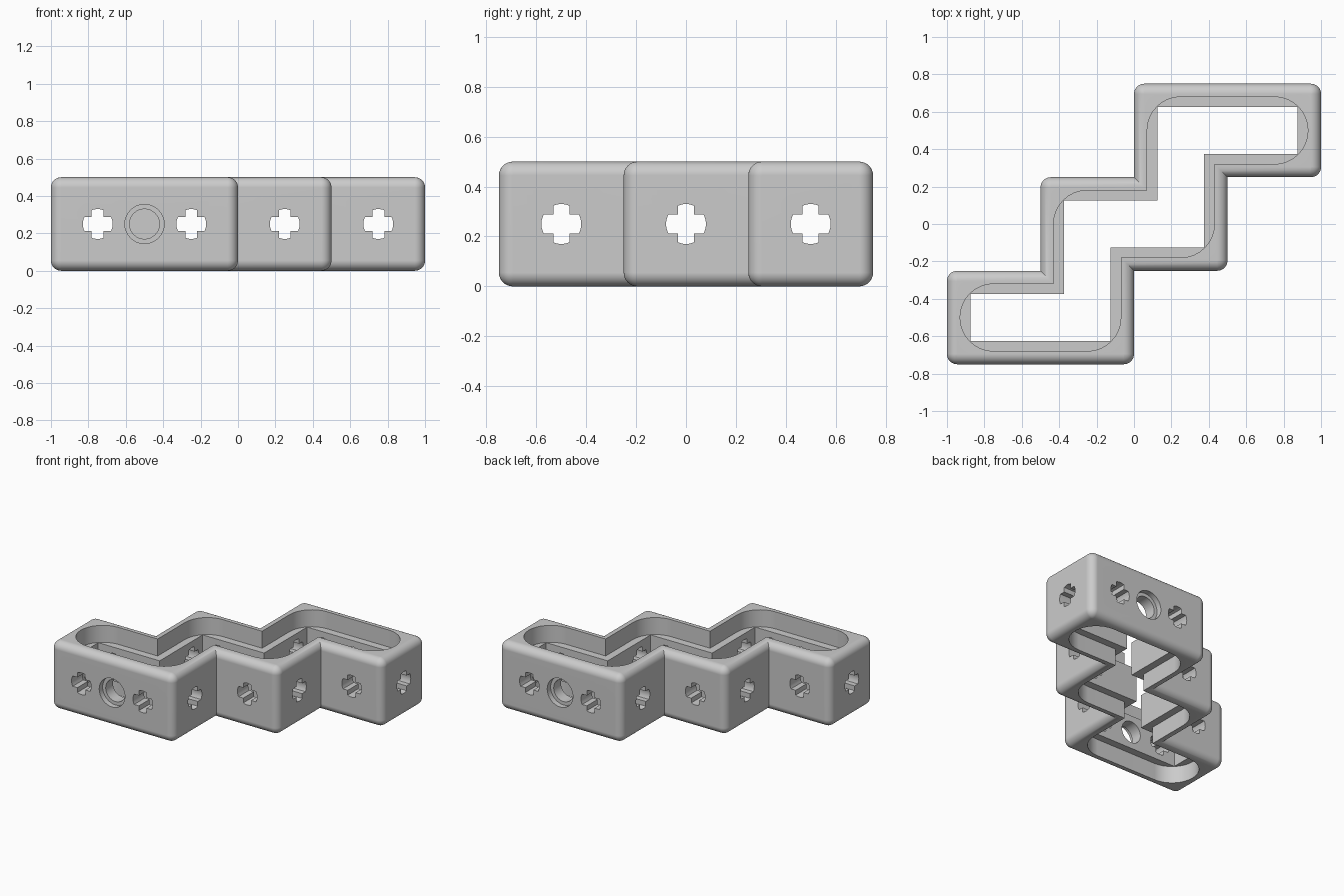
import bpy, bmesh, math
from mathutils import Vector

if "Cube" in bpy.data.objects:
    bpy.data.objects.remove(bpy.data.objects["Cube"])

# Staircase outline: lower half, the rest is a half-turn copy
HALF = [(-1, -.25), (-1, -.75), (0, -.75), (0, -.25), (.5, -.25), (.5, .25)]
OUTLINE = [Vector(p) for p in HALF + [(-x, -y) for x, y in HALF]]
SEG = 8
FILLET = 0.055


def inset_loop(d, r):
    """Outline moved inward by d, outer corners rounded by r, inner corners sharp."""
    pts = []
    for i, p in enumerate(OUTLINE):
        a = (p - OUTLINE[i - 1]).normalized()
        b = (OUTLINE[(i + 1) % len(OUTLINE)] - p).normalized()
        na, nb = Vector((-a.y, a.x)), Vector((-b.y, b.x))
        corner = p + d * (na + nb)
        if a.cross(b) > 0:
            c = corner + r * (na + nb)
            for k in range(SEG + 1):
                t = math.pi / 2 * k / SEG
                pts.append(c - r * (math.cos(t) * na + math.sin(t) * nb))
        else:
            pts.append(corner)
    return pts


def loft(name, loops, closed):
    """Skin a stack of equal-length 3D loops; closed joins last to first."""
    bm = bmesh.new()
    rings = [[bm.verts.new(p) for p in loop] for loop in loops]
    n = len(rings[0])
    for i in range(len(rings) if closed else len(rings) - 1):
        a, b = rings[i], rings[(i + 1) % len(rings)]
        for j in range(n):
            k = (j + 1) % n
            bm.faces.new((a[j], a[k], b[k], b[j]))
    if not closed:
        bm.faces.new(rings[0])
        bm.faces.new(rings[-1])
    bmesh.ops.remove_doubles(bm, verts=bm.verts, dist=1e-5)
    bmesh.ops.recalc_face_normals(bm, faces=bm.faces)
    me = bpy.data.meshes.new(name)
    bm.to_mesh(me)
    bm.free()
    ob = bpy.data.objects.new(name, me)
    bpy.context.collection.objects.link(ob)
    return ob


# Frame: rounded wall section with a thicker web at mid height
section = []
for k in range(SEG + 1):
    t = math.pi / 2 * k / SEG
    section.append((FILLET * (1 - math.sin(t)), FILLET * (1 - math.cos(t))))
section += [(d, .5 - z) for d, z in reversed(section)]
stack = [(d, z, FILLET - d) for d, z in section]
stack += [(.07, .5, .18), (.07, .375, .18), (.125, .375, 0),
          (.125, .125, 0), (.07, .125, .18), (.07, 0, .18)]
frame = loft("stepped_frame",
             [[(p.x, p.y, z) for p in inset_loop(d, r)] for d, z, r in stack], True)

# Cross-shaped hole profile with round arm ends
R, WX, WZ = .08, .032, .038
quarter = []
a0, a1 = math.asin(WZ / R), math.acos(WX / R)
quarter += [(R * math.cos(a0 * k / 3), R * math.sin(a0 * k / 3)) for k in range(4)]
quarter += [(WX, WZ)]
quarter += [(R * math.cos(a1 + (math.pi / 2 - a1) * k / 3),
             R * math.sin(a1 + (math.pi / 2 - a1) * k / 3)) for k in range(4)]
half = quarter + [(-u, v) for u, v in reversed(quarter[:-1])]
cross = half + [(u, -v) for u, v in reversed(half[1:-1])]

cutters = []
for x in (-.75, -.25, .25, .75):
    cutters.append(loft("cross_cutter",
                        [[(x + u, y, .25 + v) for u, v in cross] for y in (-1.2, 1.2)], False))
for y in (-.5, 0, .5):
    cutters.append(loft("cross_cutter",
                        [[(x, y + u, .25 + v) for u, v in cross] for x in (-1.2, 1.2)], False))

# Stepped round holes in the front and back walls
for s in (1, -1):
    rings = []
    for r, y in ((.105, -.8), (.105, -.71), (.08, -.71), (.08, -.5)):
        rings.append([(s * (-.5 + r * math.cos(math.tau * k / 32)), s * y,
                       .25 + r * math.sin(math.tau * k / 32)) for k in range(32)])
    cutters.append(loft("round_cutter", rings, False))

bpy.context.view_layer.objects.active = frame
frame.select_set(True)
for c in cutters:
    c.hide_render = True
    m = frame.modifiers.new("hole", 'BOOLEAN')
    m.operation, m.solver, m.object = 'DIFFERENCE', 'EXACT', c
    bpy.ops.object.modifier_apply(modifier=m.name)
for c in cutters:
    bpy.data.objects.remove(c)

# Single grey, smooth fillets with crisp edges
grey = bpy.data.materials.new("light_grey")
grey.diffuse_color = (.6, .6, .6, 1)
grey.use_nodes = True
grey.node_tree.nodes["Principled BSDF"].inputs["Base Color"].default_value = grey.diffuse_color
frame.data.materials.clear()
frame.data.materials.append(grey)
bpy.ops.object.shade_smooth_by_angle(angle=math.radians(30))
wn = frame.modifiers.new("weighted", 'WEIGHTED_NORMAL')
wn.keep_sharp = True
